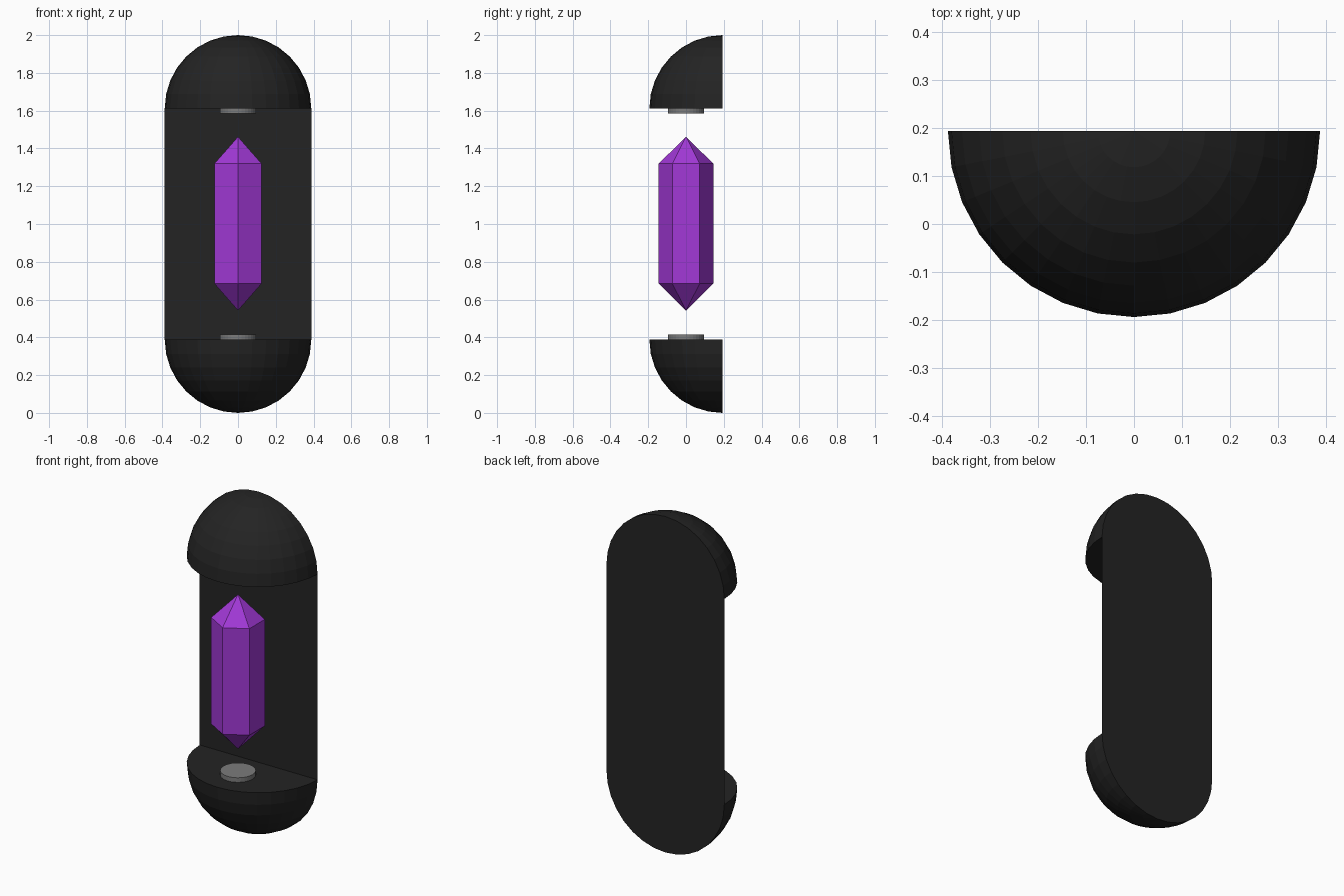
import bpy, bmesh
from math import sin, cos, pi
from mathutils import Matrix

if "Cube" in bpy.data.objects:
    bpy.data.objects.remove(bpy.data.objects["Cube"])

R = 0.388        # dome radius
BACK = R / 2     # plane of the flat back


def material(name, rgb):
    m = bpy.data.materials.new(name)
    m.diffuse_color = (*rgb, 1)
    m.use_nodes = True
    m.node_tree.nodes["Principled BSDF"].inputs["Base Color"].default_value = m.diffuse_color
    return m


black = material("black_shell", (0.017, 0.017, 0.017))
purple = material("purple_crystal", (0.36, 0.04, 0.68))
metal = material("grey_metal", (0.2, 0.2, 0.2))


def finish(bm, name, mat):
    bmesh.ops.recalc_face_normals(bm, faces=bm.faces)
    me = bpy.data.meshes.new(name)
    bm.to_mesh(me)
    bm.free()
    me.materials.append(mat)
    ob = bpy.data.objects.new(name, me)
    bpy.context.collection.objects.link(ob)
    return ob


# Quarter-sphere end caps, flat where they face the crystal
def dome(name, z, side):
    bm = bmesh.new()
    bmesh.ops.create_uvsphere(bm, u_segments=32, v_segments=16, radius=R)
    for normal in ((0, 1, 0), (0, 0, -side)):
        geom = bm.verts[:] + bm.edges[:] + bm.faces[:]
        bmesh.ops.bisect_plane(bm, geom=geom, dist=1e-5, plane_co=(0, 0, 0),
                               plane_no=normal, clear_outer=True)
    # close only the inner flat face; the back plate closes the rear
    rim = [v for v in bm.verts if abs(v.co.z) < 1e-4]
    rim.sort(key=lambda v: v.co.x)
    bm.faces.new(rim)
    bmesh.ops.translate(bm, verts=bm.verts, vec=(0, BACK, z))
    finish(bm, name, black)


dome("lower_dome", R, -1)
dome("upper_dome", 2 - R, 1)

# Capsule-shaped flat back plate
bm = bmesh.new()
outline = []
for z, start in ((2 - R, 0), (R, pi)):
    for i in range(17):
        a = start + pi * i / 16
        outline.append(bm.verts.new((R * cos(a), BACK, z + R * sin(a))))
bm.faces.new(outline)
finish(bm, "back_plate", black)

# Round contact discs on both inner faces
for name, z in (("lower_disc", R + 0.0135), ("upper_disc", 2 - R - 0.0135)):
    bm = bmesh.new()
    bmesh.ops.create_cone(bm, cap_ends=True, segments=32, radius1=0.096,
                          radius2=0.096, depth=0.027,
                          matrix=Matrix.Translation((0, 0, z)))
    finish(bm, name, metal)

# Floating hexagonal crystal with pointed ends
bm = bmesh.new()
lo, hi = [[bm.verts.new((0.145 * sin(i * pi / 3), 0.145 * cos(i * pi / 3), z))
           for i in range(6)] for z in (0.685, 1.319)]
tip_lo, tip_hi = [bm.verts.new((0, 0, z)) for z in (0.542, 1.462)]
for i in range(6):
    j = (i + 1) % 6
    bm.faces.new((lo[i], lo[j], hi[j], hi[i]))
    bm.faces.new((hi[i], hi[j], tip_hi))
    bm.faces.new((lo[j], lo[i], tip_lo))
finish(bm, "crystal", purple)
